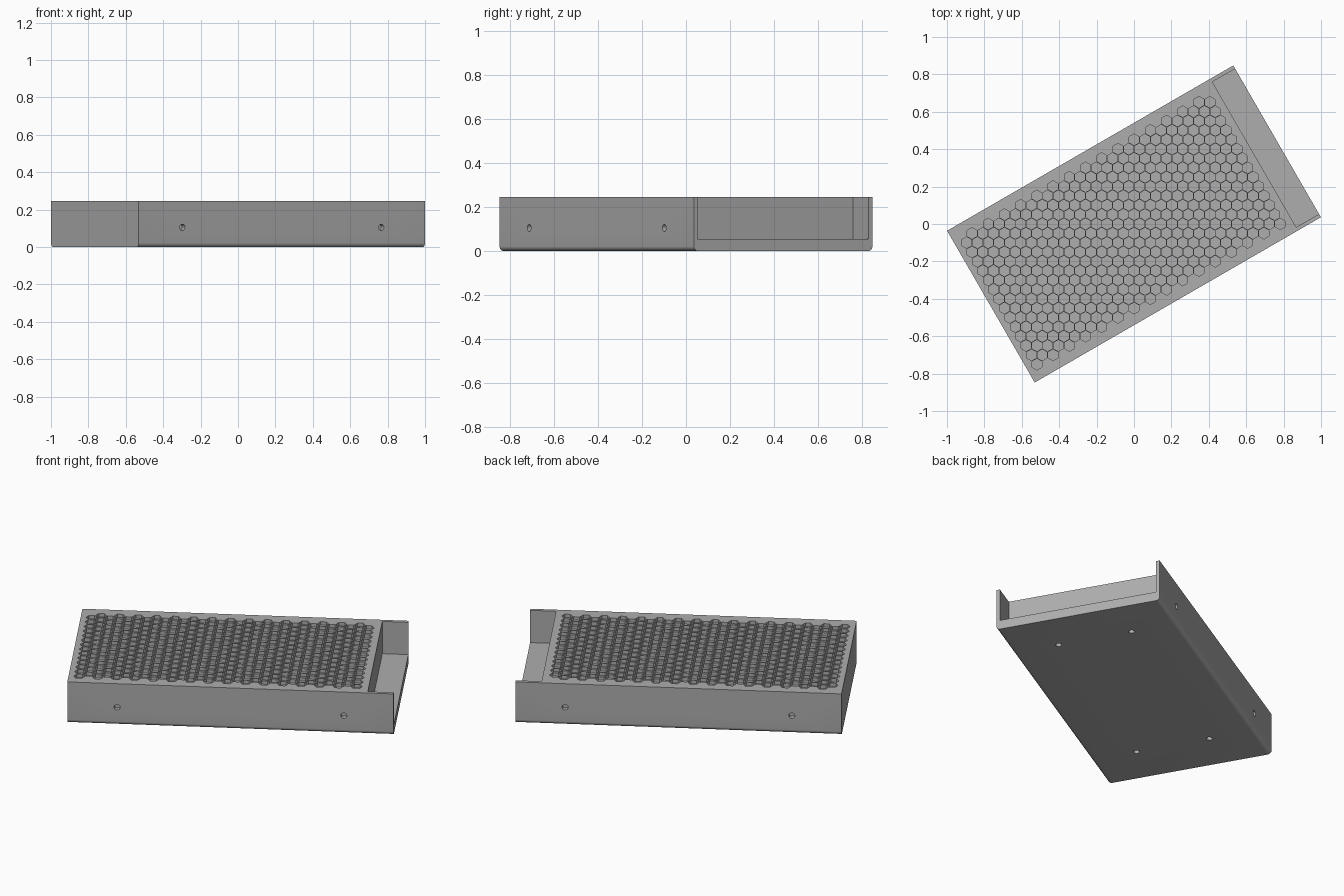
import bpy, bmesh, math
from mathutils import Matrix, Vector

if "Cube" in bpy.data.objects:
    bpy.data.objects.remove(bpy.data.objects["Cube"])

LENGTH, WIDTH, HEIGHT = 1.767, 0.937, 0.246
WALL, FLOOR, BAY = 0.02, 0.054, 0.141      # open terminal bay at the +x end
ROUND = 0.022                              # bottom long edges
PITCH, HEX_R, HEX_DEPTH = 0.0578, 0.0305, 0.02
COLUMNS, ROWS = 31, 14
HOLE_R, HOLE_DEPTH = 0.0165, 0.03

grey = bpy.data.materials.new("metal grey")
grey.use_nodes = True
colour = (0.42, 0.42, 0.42, 1)
grey.diffuse_color = colour
grey.node_tree.nodes["Principled BSDF"].inputs["Base Color"].default_value = colour


def make_object(name, bm):
    bmesh.ops.recalc_face_normals(bm, faces=bm.faces)
    mesh = bpy.data.meshes.new(name)
    bm.to_mesh(mesh)
    bm.free()
    mesh.materials.append(grey)
    obj = bpy.data.objects.new(name, mesh)
    bpy.context.collection.objects.link(obj)
    return obj


def add_prism(bm, centre, axis, radius, depth, sides):
    """Prism centred on a surface point, reaching depth to either side."""
    turn = Vector(axis).to_track_quat('Z', 'Y').to_matrix().to_4x4()
    bmesh.ops.create_cone(bm, cap_ends=True, segments=sides, radius1=radius,
                          radius2=radius, depth=2 * depth,
                          matrix=Matrix.Translation(centre) @ turn)


def cut(target, cutter):
    cutter.hide_render = True
    mod = target.modifiers.new("cut", 'BOOLEAN')
    mod.operation, mod.solver, mod.object = 'DIFFERENCE', 'EXACT', cutter
    bpy.context.view_layer.objects.active = target
    bpy.ops.object.modifier_apply(modifier=mod.name)
    bpy.data.objects.remove(cutter)


# Case: cross-section with rounded bottom edges, extruded along the length
half = WIDTH / 2
right = [(half, HEIGHT)]
for i in range(9):
    a = math.pi / 2 * i / 8
    right.append((half - ROUND + ROUND * math.cos(a), ROUND - ROUND * math.sin(a)))
section = right + [(-y, z) for y, z in reversed(right)]
bm = bmesh.new()
face = bm.faces.new([bm.verts.new((-LENGTH / 2, y, z)) for y, z in section])
ext = bmesh.ops.extrude_face_region(bm, geom=[face])
bmesh.ops.translate(bm, vec=(LENGTH, 0, 0),
                    verts=[v for v in ext["geom"] if isinstance(v, bmesh.types.BMVert)])
case = make_object("power_supply_case", bm)

# Terminal bay, open at the top and at the end
bm = bmesh.new()
bmesh.ops.create_cube(bm, size=1, matrix=Matrix.Translation(
    (LENGTH / 2, 0, FLOOR + HEIGHT / 2)) @ Matrix.Diagonal(
    (2 * BAY, WIDTH - 2 * WALL, HEIGHT, 1)))
cut(case, make_object("bay_cutter", bm))

# Honeycomb vents in the top
bm = bmesh.new()
step = PITCH * math.sqrt(3) / 2
for i in range(COLUMNS):
    for j in range(ROWS):
        x = -0.825 + i * step
        y = (j - (ROWS - 0.5) / 2 + 0.5 * (i % 2) + 0) * PITCH
        bmesh.ops.create_circle(bm, cap_ends=True, segments=6, radius=HEX_R,
                                matrix=Matrix.Translation((x, y, HEIGHT - HEX_DEPTH))
                                @ Matrix.Rotation(math.pi / 6 * 3, 4, 'Z'))
ext = bmesh.ops.extrude_face_region(bm, geom=bm.faces[:])
bmesh.ops.translate(bm, vec=(0, 0, 2 * HEX_DEPTH),
                    verts=[v for v in ext["geom"] if isinstance(v, bmesh.types.BMVert)])
cut(case, make_object("vent_cutter", bm))

# Mounting holes in both long sides and in the underside
bm = bmesh.new()
for x in (-0.614, 0.614):
    for s in (-1, 1):
        add_prism(bm, (x, s * half, 0.105), (0, 1, 0), HOLE_R, HOLE_DEPTH, 24)
        add_prism(bm, (x, s * 0.209, 0), (0, 0, 1), HOLE_R, HOLE_DEPTH, 24)
cut(case, make_object("hole_cutter", bm))

# Whole case stands turned on the ground
case.data.transform(Matrix.Rotation(math.radians(30), 4, 'Z'))
bpy.ops.object.select_all(action='DESELECT')
case.select_set(True)
bpy.context.view_layer.objects.active = case
bpy.ops.object.shade_smooth_by_angle(angle=math.radians(30))
